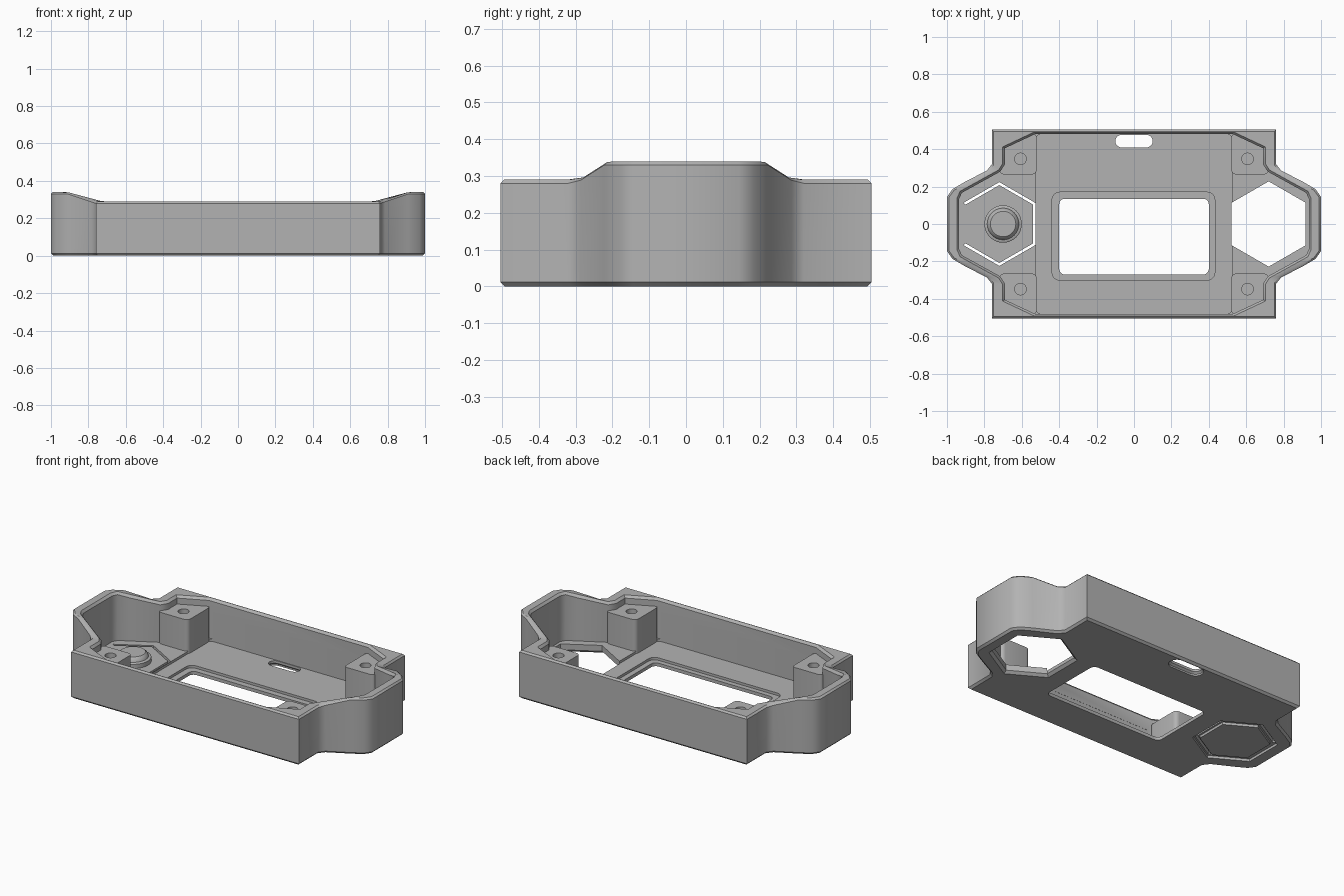
import bpy, bmesh
from math import sin, cos, pi, radians
from mathutils import Vector

cube = bpy.data.objects.get("Cube")
if cube:
    bpy.data.objects.remove(cube, do_unlink=True)

grey = bpy.data.materials.new("plain grey plastic")
grey.use_nodes = True
COLOR = (0.45, 0.45, 0.45, 1)
grey.diffuse_color = COLOR
grey.node_tree.nodes["Principled BSDF"].inputs["Base Color"].default_value = COLOR


# ---- outline helpers (all counter-clockwise) ----
def ellipse_points(cx, cy, r, n, start=0.0):
    return [(cx + r * cos(start + 2 * pi * i / n), cy + r * sin(start + 2 * pi * i / n))
            for i in range(n)]


def rounded_rect(cx, cy, hx, hy, r, seg=5):
    pts = []
    for k, (sx, sy) in enumerate([(1, 1), (-1, 1), (-1, -1), (1, -1)]):
        for i in range(seg + 1):
            a = pi / 2 * (k + i / seg)
            pts.append((cx + sx * (hx - r) + r * cos(a), cy + sy * (hy - r) + r * sin(a)))
    return pts


def mirror_quadrant(q):
    """Quadrant listed from the long side to the end, repeated around."""
    end_up = q[::-1]
    return (end_up + [(-x, y) for x, y in q]
            + [(-x, -y) for x, y in end_up] + [(x, -y) for x, y in q])


def offset(pts, d):
    """Grow (d > 0) or shrink an outline with mitred corners."""
    out = []
    for i, p in enumerate(pts):
        p, a, b = Vector(p), Vector(pts[i - 1]), Vector(pts[(i + 1) % len(pts)])
        e1, e2 = (p - a).normalized(), (b - p).normalized()
        n1, n2 = Vector((e1.y, -e1.x)), Vector((e2.y, -e2.x))
        q = p + (n1 + n2) * (d / (1 + n1.dot(n2)))
        out.append((q.x, q.y))
    return out


# ---- mesh helpers ----
def finish(name, bm):
    bmesh.ops.recalc_face_normals(bm, faces=bm.faces)
    me = bpy.data.meshes.new(name)
    bm.to_mesh(me)
    bm.free()
    me.materials.append(grey)
    ob = bpy.data.objects.new(name, me)
    bpy.context.collection.objects.link(ob)
    return ob


def loft(name, rings):
    """Skin a list of 3D rings and cap both ends."""
    bm = bmesh.new()
    vs = [[bm.verts.new(p) for p in ring] for ring in rings]
    n = len(vs[0])
    for a, b in zip(vs, vs[1:]):
        for i in range(n):
            j = (i + 1) % n
            bm.faces.new((a[i], a[j], b[j], b[i]))
    bm.faces.new(vs[0])
    bm.faces.new(vs[-1])
    return finish(name, bm)


def prism(name, pts, levels):
    """Levels are (height, outline offset) pairs."""
    return loft(name, [[(x, y, z) for x, y in (offset(pts, d) if d else pts)]
                       for z, d in levels])


def hex_strip(name, cx, r_in, r_out, z0, z1, first, sides):
    """Mitred strip following some sides of a hexagon."""
    rings = []
    for k in range(first, first + sides + 1):
        a = pi / 2 + k * pi / 3
        rings.append([(cx + r * cos(a), r * sin(a), z)
                      for r, z in ((r_in, z0), (r_out, z0), (r_out, z1), (r_in, z1))])
    return loft(name, rings)


def smooth(ob):
    bpy.ops.object.select_all(action='DESELECT')
    ob.select_set(True)
    bpy.context.view_layer.objects.active = ob
    bpy.ops.object.shade_smooth_by_angle(angle=radians(38))


def cut(ob, cutters):
    bpy.context.view_layer.objects.active = ob
    for c in cutters:
        c.hide_render = True
        m = ob.modifiers.new("cut", 'BOOLEAN')
        m.operation, m.solver, m.object = 'DIFFERENCE', 'EXACT', c
        bpy.ops.object.modifier_apply(modifier=m.name)
        bpy.data.objects.remove(c, do_unlink=True)


# ---- shell: chamfered tray with raised ends ----
outer = mirror_quadrant([(.53, .505), (.76, .505), (.76, .32), (.785, .287),
                         (.91, .222), (.97, .187), (1.0, .145)])
inner = mirror_quadrant([(.53, .48), (.69, .405), (.69, .32), (.715, .28),
                         (.86, .2), (.92, .167), (.935, .135)])
FLOOR, MID_FLOOR = .05, .035


def rim(x):
    return .29 + .05 * min(1, max(0, (abs(x) - .76) / .15))


def rim_ring(pts, grow, drop):
    return [(x, y, rim(x) - drop) for x, y in offset(pts, grow)]


def flat_ring(pts, grow, z):
    return [(x, y, z) for x, y in offset(pts, grow)]


shell = loft("shell", [flat_ring(outer, -.012, 0), flat_ring(outer, 0, .012),
                       rim_ring(outer, 0, .01), rim_ring(outer, -.01, 0),
                       rim_ring(inner, .012, 0), rim_ring(inner, 0, .014),
                       flat_ring(inner, 0, FLOOR)])

# ---- openings in the floor ----
BTN_X = -.72
hexagon = ellipse_points(.72, 0, .228, 6, pi / 2)
cut(shell, [
    prism("floor_pocket", rounded_rect(0, 0, .525, .481, .03), [(MID_FLOOR, 0), (.2, 0)]),
    prism("window_recess", rounded_rect(-.003, -.065, .435, .235, .04), [(.02, 0), (.1, 0)]),
    prism("window", rounded_rect(0, -.0675, .4, .2025, .03), [(-.1, 0), (.1, 0)]),
    prism("slot", rounded_rect(0, .443, .1, .034, .0335), [(-.1, .012), (.01, .012), (.02, 0), (.1, 0)]),
    prism("hex_hole", hexagon, [(-.02, .035), (.015, 0), (.1, 0)]),
    hex_strip("hex_groove_a", BTN_X, .195, .235, -.02, .015, 0, 3),
    hex_strip("hex_groove_b", BTN_X, .195, .235, -.02, .015, 3, 3),
    hex_strip("button_slit_upper", BTN_X, .208, .224, -.05, .1, 4, 3),
    hex_strip("button_slit_lower", BTN_X, .208, .224, -.05, .1, 2, 1),
    hex_strip("button_slit_side", BTN_X, .208, .224, -.05, .1, 3, 1),
])
smooth(shell)

# ---- flexible push button ----
disc = ellipse_points(-.7, 0, .1, 40)
button = prism("push_button", disc, [(.03, 0), (.075, 0), (.08, -.008), (.08, -.015),
                                     (.095, -.02), (.105, -.032)])
smooth(button)

# ---- screw posts in the four corners ----
for sx, side in ((1, "left"), (-1, "right")):
    for sy, end in ((1, "back"), (-1, "front")):
        post = prism(f"screw_post_{end}_{side}",
                     rounded_rect(sx * .62, sy * .375, .1, .11, .025),
                     [(.03, 0), (.24, 0)])
        hole = prism("screw_hole", ellipse_points(sx * .607, sy * .348, .031, 24),
                     [(.1, 0), (.3, 0)])
        cut(post, [hole])
        smooth(post)
